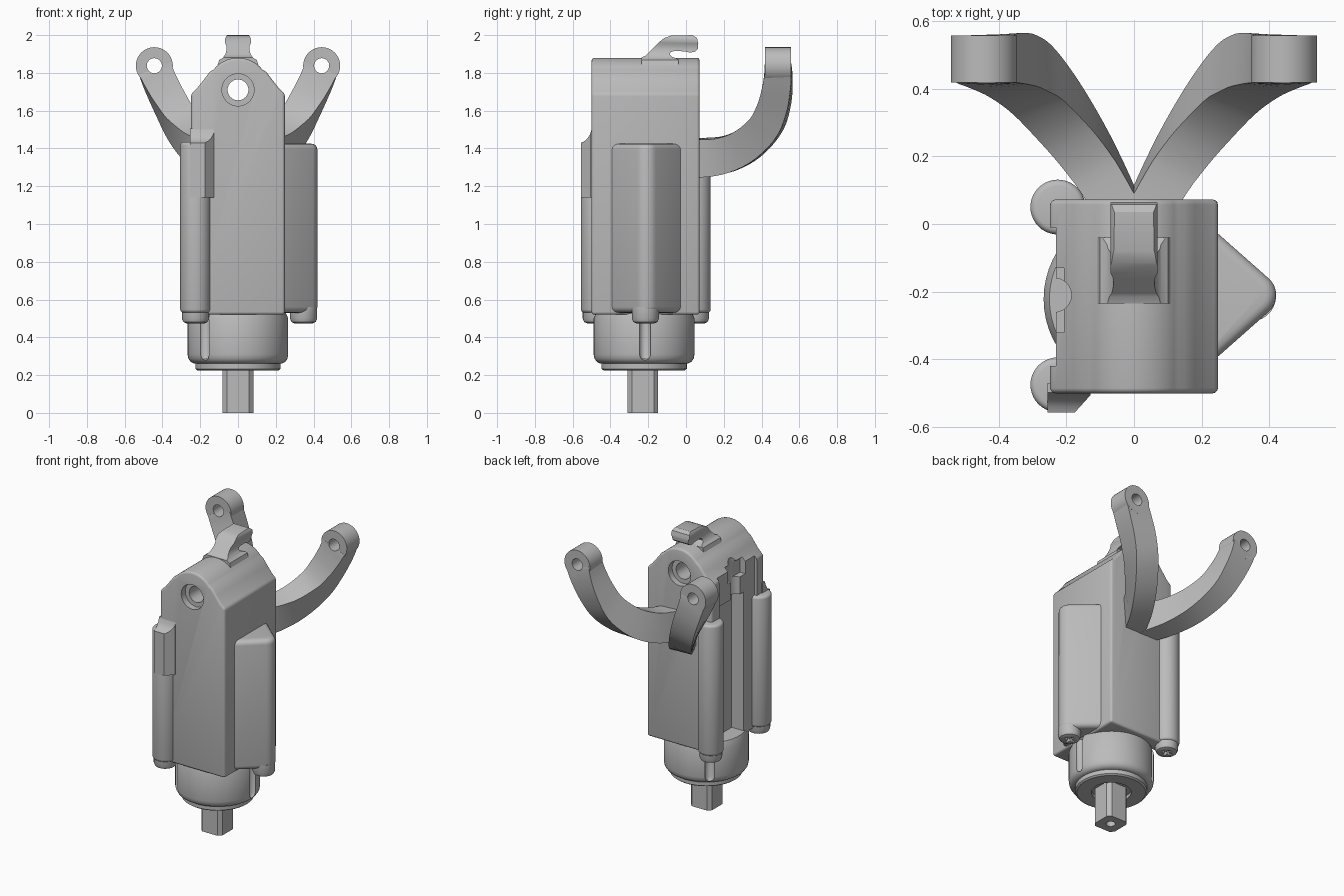
import bpy, bmesh, math
from mathutils import Vector

if "Cube" in bpy.data.objects:
    bpy.data.objects.remove(bpy.data.objects["Cube"], do_unlink=True)

grey = bpy.data.materials.new("machined grey")
grey.use_nodes = True
COLOR = (0.5, 0.5, 0.5, 1)
grey.diffuse_color = COLOR
grey.node_tree.nodes["Principled BSDF"].inputs["Base Color"].default_value = COLOR


def finish(bm, name):
    bmesh.ops.recalc_face_normals(bm, faces=bm.faces)
    mesh = bpy.data.meshes.new(name)
    bm.to_mesh(mesh)
    bm.free()
    mesh.materials.append(grey)
    ob = bpy.data.objects.new(name, mesh)
    bpy.context.collection.objects.link(ob)
    return ob


def prism(name, points, start, end, axis):
    """Extrude a 2D outline along axis; the outline uses the other two axes in order."""
    def place(p, d):
        return {"x": (d, *p), "y": (p[0], d, p[1]), "z": (*p, d)}[axis]
    bm = bmesh.new()
    face = bm.faces.new([bm.verts.new(place(p, start)) for p in points])
    moved = bmesh.ops.extrude_face_region(bm, geom=[face])["geom"]
    shift = Vector(place((0, 0), end - start))
    bmesh.ops.translate(bm, vec=shift, verts=[v for v in moved if isinstance(v, bmesh.types.BMVert)])
    return finish(bm, name)


def box(name, x, y, z):
    return prism(name, [(x[0], y[0]), (x[1], y[0]), (x[1], y[1]), (x[0], y[1])], *z, "z")


def circle(cx, cy, r, n=40, a0=0, a1=360):
    full = a1 - a0 == 360
    angles = [math.radians(a0 + (a1 - a0) * i / (n if full else n - 1)) for i in range(n)]
    return [(cx + r * math.cos(a), cy + r * math.sin(a)) for a in angles]


def apply(ob, kind, **settings):
    mod = ob.modifiers.new(kind.lower(), kind)
    for key, value in settings.items():
        setattr(mod, key, value)
    bpy.context.view_layer.objects.active = ob
    bpy.ops.object.modifier_apply(modifier=mod.name)


def cut(ob, *cutters, operation="DIFFERENCE"):
    for cutter in cutters:
        apply(ob, "BOOLEAN", operation=operation, solver="EXACT", object=cutter)
        bpy.data.objects.remove(cutter, do_unlink=True)


def soften(ob, width, segments=3, angle=35):
    apply(ob, "BEVEL", width=width, segments=segments, limit_method="ANGLE",
          angle_limit=math.radians(angle))


def lathe(name, profile, cx, cy, n=56):
    """Closed solid of revolution from (radius, z) pairs."""
    bm = bmesh.new()
    rings = [[bm.verts.new((*p, z)) for p in circle(cx, cy, r, n)] for r, z in profile]
    for low, high in zip(rings, rings[1:]):
        for i in range(n):
            j = (i + 1) % n
            bm.faces.new((low[i], low[j], high[j], high[i]))
    bm.faces.new(rings[0])
    bm.faces.new(rings[-1])
    return finish(bm, name)


AXIS_Y = -0.222                     # centre line of the drive shaft
FRONT_SCREW = (-0.225, -0.475)
BACK_SCREW = (-0.225, 0.05)
SIDE_SCREW = (0.347, -0.215)

# Main housing: flat sides rising through a concave shoulder to a dome
shoulder = [(0.248, 0.52), (0.248, 1.69), (0.215, 1.72), (0.18, 1.765), (0.15, 1.805)]
dome = circle(0, 1.715, 0.165, 17, 38, 142)
outline = shoulder + dome + [(-x, z) for x, z in reversed(shoulder)]
housing = prism("housing", outline, -0.5, 0.072, "y")
soften(housing, 0.015)
cut(housing,
    prism("bore", circle(0, 1.71, 0.055), -1, 1, "y"),
    prism("front_counterbore", circle(0, 1.71, 0.085), -1, -0.455, "y"),
    prism("back_counterbore", circle(0, 1.71, 0.085), 0.03, 1, "y"),
    box("side_recess", (-0.4, -0.23), (-0.42, -0.01), (0.3, 2.1)),
    box("side_pocket", (-0.4, -0.14), (-0.3, -0.03), (0.3, 1.5)),
    prism("side_slot", circle(-0.235, -0.21, 0.05), 0.3, 2.1, "z"),
    box("shoulder_notch", (-0.4, -0.19), (-0.32, -0.13), (1.62, 1.73)))

# Triangular screw boss on the left side
tip = circle(0.354, -0.21, 0.066, 11, -50, 50)
boss = prism("left_boss", [(0.2, -0.42), (0.25, -0.39), *tip, (0.25, -0.03), (0.2, 0.0)],
             0.53, 1.425, "z")
soften(boss, 0.035, 4, 60)

# Screw columns on the right side
for name, spot in (("back_column", BACK_SCREW), ("front_column", FRONT_SCREW)):
    column = prism(name, circle(*spot, 0.081), 0.53, 1.435, "z")
    soften(column, 0.018)

# Thickened top of the front column, sweeping back into the housing
pad = prism("front_column_pad", [(-0.47, 1.14), (-0.557, 1.14), (-0.557, 1.43), (-0.54, 1.437),
            (-0.522, 1.452), (-0.508, 1.475), (-0.498, 1.505), (-0.47, 1.505)],
            -0.3, -0.1, "x")
cut(pad, prism("pad_outline", [(-0.255, -0.6), (-0.255, -0.4), (-0.128, -0.4), (-0.128, -0.505),
    (-0.175, -0.557), (-0.18, -0.6)], 1, 2, "z"), operation="INTERSECT")

# Gearbox neck with vertical grooves below the screws
neck = lathe("neck", [(0.2, 0.262), (0.235, 0.262), (0.252, 0.272), (0.263, 0.288),
                      (0.267, 0.31), (0.267, 0.5), (0.25, 0.54)], 0, AXIS_Y)
screws = {"front": FRONT_SCREW, "back": BACK_SCREW, "left": SIDE_SCREW}
for side, (sx, sy) in screws.items():
    out = Vector((sx, sy - AXIS_Y)).normalized() * 0.268
    cut(neck, lathe("groove", [(0.008, 0.278), (0.022, 0.287), (0.03, 0.305), (0.03, 0.6)],
                    out.x, AXIS_Y + out.y, 16))
ring = lathe("neck_ring", [(0.215, 0.225), (0.226, 0.233), (0.226, 0.29)], 0, AXIS_Y)
cut(ring, prism("seal_seat", circle(0, AXIS_Y, 0.125), 0.1, 0.25, "z"))

# Screws with crossed recesses
for side, (sx, sy) in screws.items():
    screw = lathe(side + "_screw", [(0.048, 0.474), (0.064, 0.481), (0.072, 0.5), (0.072, 0.56)],
                  sx, sy, 28)
    cut(screw, box("cross_a", (sx - 0.035, sx + 0.035), (sy - 0.01, sy + 0.01), (0.4, 0.5)),
        box("cross_b", (sx - 0.01, sx + 0.01), (sy - 0.035, sy + 0.035), (0.4, 0.5)))

# Square drive shaft with chamfered corners
half, flat = 0.081, 0.058
corners = [(half, -flat), (half, flat), (flat, half), (-flat, half)]
corners += [(-x, -y) for x, y in corners]
shaft = prism("drive_shaft", [(x, AXIS_Y - 0.006 + y) for x, y in corners], 0, 0.3, "z")
cut(shaft, prism("shaft_hole", circle(0, AXIS_Y - 0.006, 0.03, 20), -0.1, 0.08, "z"))

# Hook on top: side profile trimmed by a front outline with a narrow waist and flared foot
hook = prism("top_hook", [(-0.235, 1.82), (-0.235, 1.882), (-0.215, 1.89), (-0.14, 1.965),
             (-0.115, 1.985), (-0.08, 1.997), (0.035, 2.0), (0.058, 1.985), (0.065, 1.955),
             (0.062, 1.925), (0.045, 1.911), (0.02, 1.908), (-0.01, 1.914), (-0.06, 1.916),
             (-0.082, 1.91), (-0.086, 1.897), (-0.075, 1.886), (-0.04, 1.872), (-0.04, 1.82)],
             -0.2, 0.2, "x")
waist = [(0.12, 1.8), (0.1, 1.868), (0.08, 1.88), (0.066, 1.9), (0.06, 1.925), (0.062, 1.945),
         (0.069, 1.96), (0.069, 1.98), (0.062, 1.994), (0.05, 2.01)]
cut(hook, prism("hook_outline", waist + [(-x, z) for x, z in reversed(waist)], -0.5, 0.5, "y"),
    operation="INTERSECT")

# Curved arms: a rectangular section swept along a rising path, ending in an eye
path = [Vector(p) for p in [(0.025, 0.01, 1.347), (0.06, 0.075, 1.35), (0.13, 0.2, 1.365),
        (0.212, 0.32, 1.42), (0.295, 0.42, 1.52), (0.355, 0.465, 1.63), (0.408, 0.483, 1.74),
        (0.44, 0.487, 1.82)]]


def spline(t):
    """Catmull-Rom point on the arm path."""
    i = min(int(t), len(path) - 2)
    u = t - i
    p0, p1, p2, p3 = (path[max(0, min(len(path) - 1, i + k))] for k in (-1, 0, 1, 2))
    return p1 + 0.5 * u * (p2 - p0 + u * (2 * p0 - 5 * p1 + 4 * p2 - p3
                                          + u * (3 * (p1 - p2) + p3 - p0)))


def arm(name, side):
    bm = bmesh.new()
    rings, steps, last = [], 28, len(path) - 1
    for k in range(steps + 1):
        f = k / steps
        t = f * last
        along = (spline(min(last, t + 0.05)) - spline(max(0, t - 0.05))).normalized()
        wide = Vector((0.86, -0.5, 0)).lerp(Vector((0.93, 0, -0.37)), f)
        wide = (wide - along * wide.dot(along)).normalized()
        deep = along.cross(wide)
        wide, deep = wide * (0.062 + 0.028 * f), deep * (0.108 - 0.038 * f)
        ring = [spline(t) + a * wide + b * deep for a, b in ((1, 1), (-1, 1), (-1, -1), (1, -1))]
        rings.append([bm.verts.new((side * v.x, v.y, v.z)) for v in ring])
    for low, high in zip(rings, rings[1:]):
        for i in range(4):
            j = (i + 1) % 4
            bm.faces.new((low[i], low[j], high[j], high[i]))
    bm.faces.new(rings[0])
    bm.faces.new(rings[-1])
    ob = finish(bm, name + "_arm")
    cx = side * 0.443
    eye = prism(name + "_arm_eye", circle(cx, 1.838, 0.098), 0.418, 0.557, "y")
    for part in (ob, eye):
        cut(part, prism("eye_hole", circle(cx, 1.838, 0.04, 28), 0.2, 0.8, "y"))


arm("left", 1)
arm("right", -1)

# Smooth shading with crisp edges
bpy.ops.object.select_all(action="DESELECT")
for ob in bpy.context.collection.objects:
    if ob.type == "MESH" and grey.name in ob.data.materials:
        ob.select_set(True)
        bpy.context.view_layer.objects.active = ob
bpy.ops.object.shade_smooth_by_angle(angle=math.radians(32))
